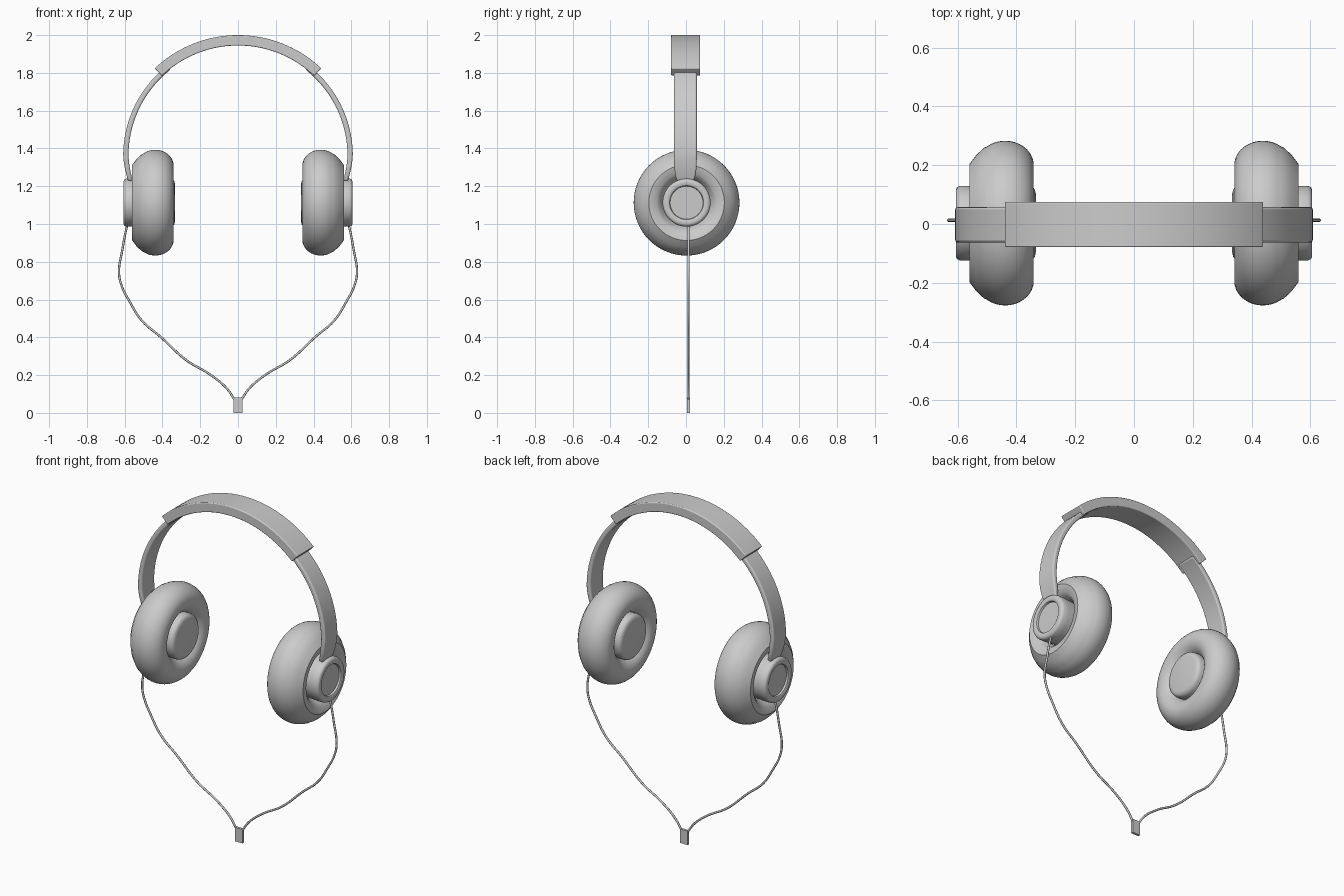
import bpy, bmesh
from math import sin, cos, radians, pi

if "Cube" in bpy.data.objects:
    bpy.data.objects.remove(bpy.data.objects["Cube"])

CY, CZ = 0.003, 1.113      # ear cup axis (runs along x)
ARC_Z = 1.36               # centre height of the headband arc


def finish(name, bm, mirror=True, bevel=0, angle=40):
    bmesh.ops.recalc_face_normals(bm, faces=bm.faces)
    me = bpy.data.meshes.new(name)
    bm.to_mesh(me)
    bm.free()
    ob = bpy.data.objects.new(name, me)
    bpy.context.collection.objects.link(ob)
    bpy.ops.object.select_all(action='DESELECT')
    ob.select_set(True)
    bpy.context.view_layer.objects.active = ob
    bpy.ops.object.shade_smooth_by_angle(angle=radians(angle))
    if bevel:
        m = ob.modifiers.new("bevel", 'BEVEL')
        m.width, m.segments, m.limit_method = bevel, 3, 'ANGLE'
    if mirror:
        ob.modifiers.new("mirror", 'MIRROR')
    return ob


def lathe(name, profile, n=64):
    """Revolve (x, radius) points about the ear axis; radius 0 ends are closed."""
    bm = bmesh.new()
    rings = []
    for x, r in profile:
        if r == 0:
            rings.append([bm.verts.new((x, CY, CZ))] * n)
        else:
            rings.append([bm.verts.new((x, CY + r * cos(2 * pi * i / n), CZ + r * sin(2 * pi * i / n)))
                          for i in range(n)])
    for a, b in zip(rings, rings[1:]):
        for i in range(n):
            j = (i + 1) % n
            bm.faces.new(dict.fromkeys((a[i], a[j], b[j], b[i])))
    return finish(name, bm)


def arc_strap(name, stations, yc, **kw):
    """Sweep a rectangle along the arc; stations = (angle, inner R, outer R, half width)."""
    bm = bmesh.new()
    rings = []
    for a, r0, r1, w in stations:
        c, s = cos(radians(a)), sin(radians(a))
        rings.append([bm.verts.new((r * c, yc + y, ARC_Z + r * s))
                      for r, y in ((r0, -w), (r1, -w), (r1, w), (r0, w))])
    for a, b in zip(rings, rings[1:]):
        for i in range(4):
            j = (i + 1) % 4
            bm.faces.new((a[i], a[j], b[j], b[i]))
    bm.faces.new(rings[0])
    bm.faces.new(rings[-1])
    return finish(name, bm, **kw)


# padded top of the headband
arc_strap("headband_pad", [(46.5 + 87 * i / 40, 0.585, 0.64, 0.077) for i in range(41)],
          -0.002, mirror=False, bevel=0.005)

# thin side straps, narrowing slightly where they meet the hubs
strap = []
for i in range(33):
    a = -13 + 65 * i / 32
    low = max(0, -a / 13)
    strap.append((a, 0.58 - 0.008 * low, 0.608 - 0.012 * low, 0.06 - 0.015 * low ** 3))
arc_strap("headband_strap", strap, -0.003, bevel=0.008)

# rounded ear cushion with a flat outer rim
cushion = [(0.50, 0.125), (0.53, 0.14), (0.552, 0.16), (0.56, 0.2), (0.536, 0.232), (0.51, 0.256)]
cushion += [(0.438 + 0.097 * cos(radians(t)), 0.197 + 0.083 * sin(radians(t)))
            for t in range(50, 241, 10)]
cushion += [(0.43, 0.12), (0.50, 0.12)]
lathe("ear_cushion", cushion)

# speaker disc inside the cushion
lathe("speaker_disc", [(0.45, 0), (0.45, 0.128), (0.36, 0.128), (0.345, 0.124), (0.337, 0.114),
                       (0.334, 0.1), (0.334, 0)])

# outer hub with a recessed cap
lathe("outer_hub", [(0.48, 0), (0.48, 0.122), (0.56, 0.127), (0.592, 0.127), (0.602, 0.122),
                    (0.606, 0.113), (0.606, 0.097), (0.602, 0.09), (0.592, 0.087), (0.592, 0)])

# cable from each hub down to the joint
path = [(0.58, 1.01), (0.592, 0.97), (0.612, 0.865), (0.63, 0.74), (0.615, 0.67), (0.577, 0.595),
        (0.51, 0.49), (0.407, 0.4), (0.275, 0.28), (0.143, 0.2), (0.06, 0.13), (0.018, 0.07)]
for side, sx in (("right", 1), ("left", -1)):
    cu = bpy.data.curves.new("cable_" + side, 'CURVE')
    cu.dimensions = '3D'
    cu.bevel_depth, cu.bevel_resolution, cu.use_fill_caps = 0.006, 2, True
    sp = cu.splines.new('BEZIER')
    sp.bezier_points.add(len(path) - 1)
    for p, (x, z) in zip(sp.bezier_points, path):
        p.co = (sx * x, 0.013, z)
        p.handle_left_type = p.handle_right_type = 'AUTO'
    bpy.context.collection.objects.link(bpy.data.objects.new("cable_" + side, cu))

# flat joint where the cables meet
bm = bmesh.new()
bmesh.ops.create_cube(bm, size=1)
for v in bm.verts:
    v.co = (v.co.x * 0.05, v.co.y * 0.014 + 0.013, v.co.z * 0.082 + 0.041)
finish("cable_joint", bm, mirror=False)
